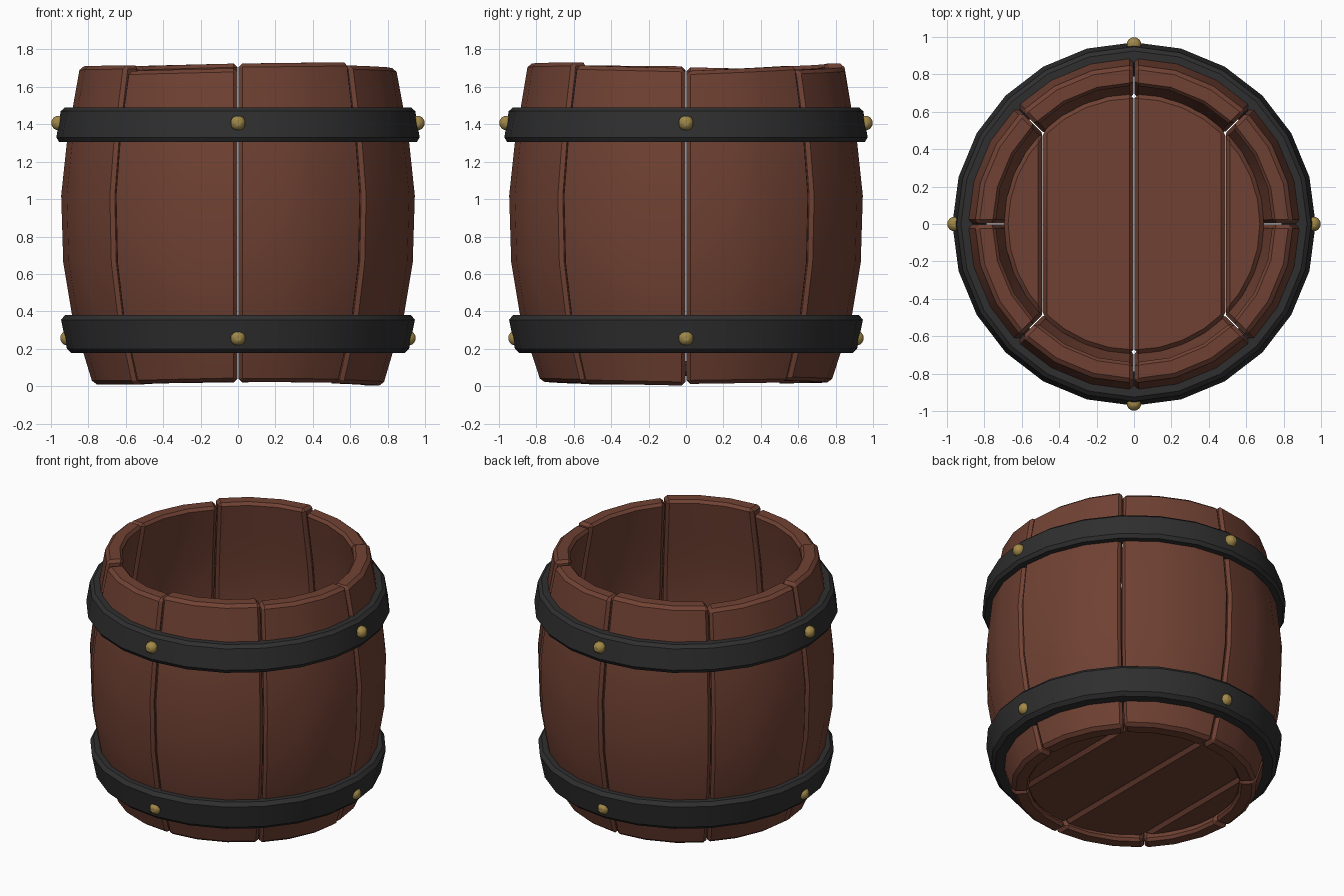
import bpy, bmesh, math
from mathutils import Vector

if "Cube" in bpy.data.objects:
    bpy.data.objects.remove(bpy.data.objects["Cube"])


def material(name, rgb):
    m = bpy.data.materials.new(name)
    m.diffuse_color = (*rgb, 1)
    m.use_nodes = True
    m.node_tree.nodes["Principled BSDF"].inputs["Base Color"].default_value = m.diffuse_color
    return m


WOOD = material("brown wood", (0.162, 0.053, 0.033))
IRON = material("dark iron", (0.028, 0.028, 0.028))
BRASS = material("dull brass", (0.36, 0.25, 0.065))


def finish(bm, name, mat, bevel=0.0):
    """Chamfer sharp edges, smooth the gentle ones and make the object."""
    bmesh.ops.remove_doubles(bm, verts=bm.verts, dist=1e-5)
    bmesh.ops.recalc_face_normals(bm, faces=bm.faces)
    if bevel:
        sharp = [e for e in bm.edges if e.calc_face_angle(0) > math.radians(40)]
        bmesh.ops.bevel(bm, geom=sharp, offset=bevel, offset_type='OFFSET',
                        segments=1, profile=0.5, affect='EDGES')
    for f in bm.faces:
        f.smooth = True
    for e in bm.edges:
        e.smooth = e.calc_face_angle(0) < math.radians(28)
    me = bpy.data.meshes.new(name)
    bm.to_mesh(me)
    bm.free()
    me.materials.append(mat)
    ob = bpy.data.objects.new(name, me)
    bpy.context.collection.objects.link(ob)
    return ob


# Barrel wall: outer radius by height, first and last heights vary per stave
PROFILE = [(0.02, 0.778), (0.18, 0.83), (0.38, 0.89), (0.66, 0.937),
           (1.02, 0.948), (1.31, 0.917), (1.49, 0.886), (1.70, 0.847)]
THICK = 0.11
# (top start, top end, bottom start, bottom end) going counter-clockwise
ENDS = [(1.685, 1.712, 0.012, 0.02), (1.69, 1.705, 0.03, 0.02),
        (1.725, 1.71, 0.02, 0.015), (1.69, 1.705, 0.02, 0.015),
        (1.71, 1.715, 0.01, 0.01), (1.685, 1.70, 0.012, 0.025),
        (1.725, 1.732, 0.022, 0.02), (1.715, 1.70, 0.015, 0.003)]


def stave(i):
    t0, t1, b0, b1 = ENDS[i]
    bm = bmesh.new()
    seg, grid = 3, []
    for k in range(seg + 1):
        u = k / seg
        a = math.radians(45 * (i + u)) + 0.004 * (1 - 2 * u)
        loop = []
        for side in (0, 1):
            pts = list(enumerate(PROFILE))
            for j, (z, r) in (reversed(pts) if side else pts):
                if j == 0:
                    z = b0 + (b1 - b0) * u
                elif j == len(PROFILE) - 1:
                    z = t0 + (t1 - t0) * u
                r -= THICK * side
                loop.append(bm.verts.new((r * math.cos(a), r * math.sin(a), z)))
        grid.append(loop)
    n = len(grid[0])
    for k in range(seg):
        for j in range(n):
            m = (j + 1) % n
            bm.faces.new((grid[k][j], grid[k][m], grid[k + 1][m], grid[k + 1][j]))
    for loop in (grid[0], grid[-1]):          # side walls as quads
        for j in range(n // 2 - 1):
            bm.faces.new((loop[j], loop[j + 1], loop[n - 2 - j], loop[n - 1 - j]))
    finish(bm, f"stave_{i + 1}", WOOD, 0.02)


for i in range(8):
    stave(i)


# Iron hoops: revolved bevelled bands
def hoop(name, prof, sides=24):
    bm = bmesh.new()
    rings = []
    for k in range(sides):
        a = 2 * math.pi * k / sides
        rings.append([bm.verts.new((r * math.cos(a), r * math.sin(a), z)) for r, z in prof])
    n = len(prof)
    for k in range(sides):
        p, q = rings[k], rings[(k + 1) % sides]
        for j in range(n):
            m = (j + 1) % n
            bm.faces.new((p[j], p[m], q[m], q[j]))
    finish(bm, name, IRON)


hoop("top_hoop", [(0.86, 1.49), (0.925, 1.49), (0.948, 1.47),
                  (0.971, 1.33), (0.956, 1.305), (0.88, 1.305)])
hoop("bottom_hoop", [(0.865, 0.38), (0.925, 0.38), (0.946, 0.355),
                     (0.915, 0.20), (0.89, 0.177), (0.79, 0.177)])


# Rivets: small rounded cubes, four on each hoop
def rivet(name, angle, r, z, size=0.042):
    bm = bmesh.new()
    bmesh.ops.create_cube(bm, size=2)
    bmesh.ops.subdivide_edges(bm, edges=bm.edges[:], cuts=2, use_grid_fill=True)
    c = Vector((r * math.cos(angle), r * math.sin(angle), z))
    for v in bm.verts:
        v.co = v.co.normalized() * size + c
    finish(bm, name, BRASS)


for k in range(4):
    rivet(f"top_rivet_{k + 1}", k * math.pi / 2, 0.958, 1.407)
    rivet(f"bottom_rivet_{k + 1}", k * math.pi / 2, 0.91, 0.257)

# Floor: a disc cut into four planks
CUTS = [-0.8, -0.49, 0.0, 0.49, 0.8]
for k in range(4):
    bm = bmesh.new()
    bmesh.ops.create_cone(bm, cap_ends=True, segments=32, radius1=0.695,
                          radius2=0.695, depth=0.08)
    for x, d in ((CUTS[k] + 0.002, -1), (CUTS[k + 1] - 0.002, 1)):
        geom = bm.verts[:] + bm.edges[:] + bm.faces[:]
        cut = bmesh.ops.bisect_plane(bm, geom=geom, plane_co=(x, 0, 0),
                                     plane_no=(d, 0, 0), clear_outer=True)
        edges = [e for e in cut["geom_cut"] if isinstance(e, bmesh.types.BMEdge)]
        if edges:
            bmesh.ops.holes_fill(bm, edges=edges)
    bmesh.ops.translate(bm, verts=bm.verts, vec=(0, 0, 0.095))
    finish(bm, f"floor_plank_{k + 1}", WOOD, 0.022)
